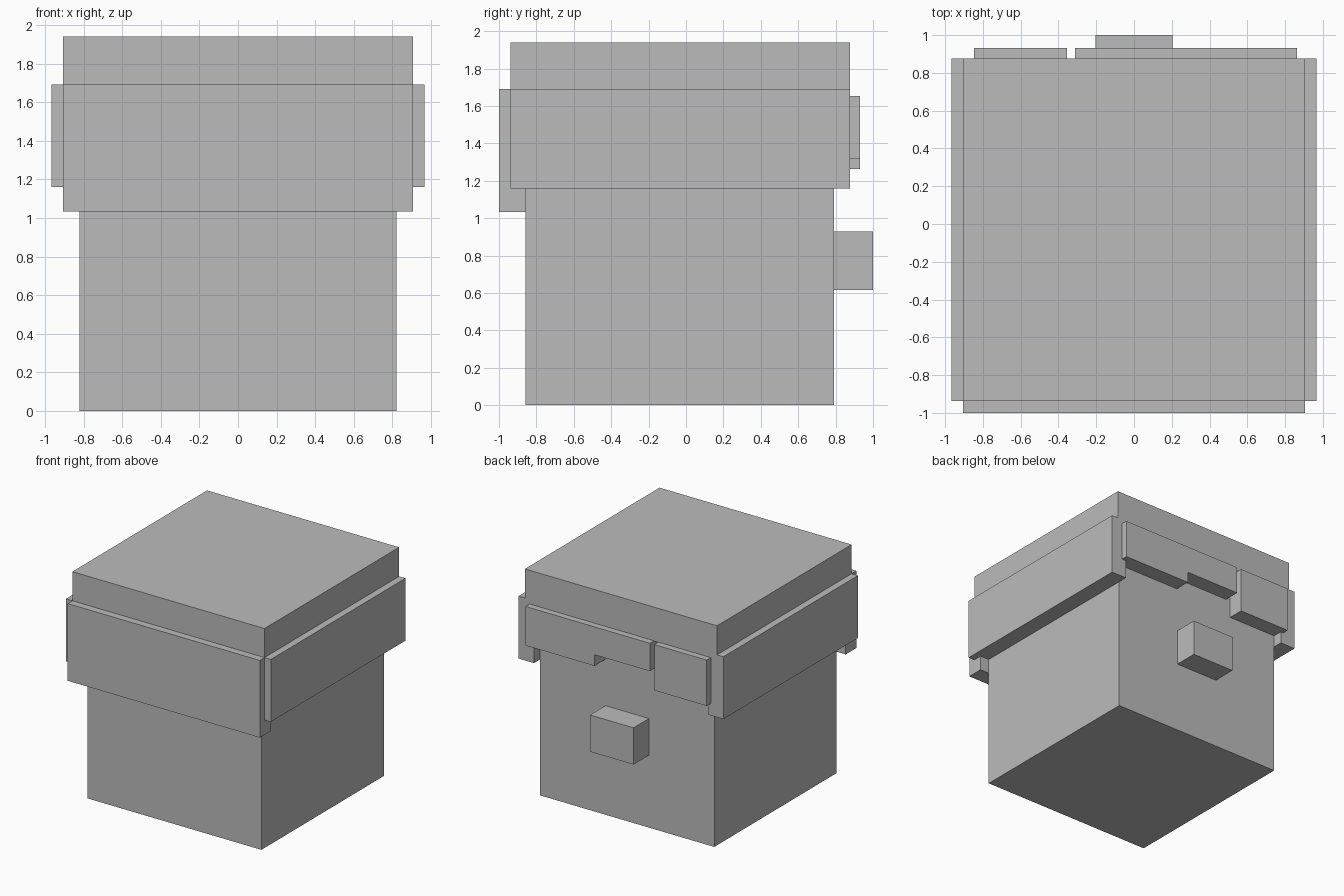
import bpy
import bmesh

if "Cube" in bpy.data.objects:
    bpy.data.objects.remove(bpy.data.objects["Cube"])

grey = bpy.data.materials.new("light_grey")
grey.diffuse_color = (0.5, 0.5, 0.5, 1.0)
grey.use_nodes = True
grey.node_tree.nodes["Principled BSDF"].inputs["Base Color"].default_value = grey.diffuse_color


def box(name, x, y, z):
    """Axis-aligned box from (min, max) ranges."""
    bm = bmesh.new()
    bmesh.ops.create_cube(bm, size=1.0)
    for v in bm.verts:
        v.co = [r[0] if c < 0 else r[1] for c, r in zip(v.co, (x, y, z))]
    mesh = bpy.data.meshes.new(name)
    bm.to_mesh(mesh)
    bm.free()
    mesh.materials.append(grey)
    obj = bpy.data.objects.new(name, mesh)
    bpy.context.collection.objects.link(obj)
    return obj


def profile_slab(name, outline, y):
    """Slab made by extruding an (x, z) outline along y."""
    bm = bmesh.new()
    face = bm.faces.new([bm.verts.new((px, y[0], pz)) for px, pz in outline])
    ext = bmesh.ops.extrude_face_region(bm, geom=[face])
    for v in ext["geom"]:
        if isinstance(v, bmesh.types.BMVert):
            v.co.y = y[1]
    bmesh.ops.recalc_face_normals(bm, faces=bm.faces)
    mesh = bpy.data.meshes.new(name)
    bm.to_mesh(mesh)
    bm.free()
    mesh.materials.append(grey)
    obj = bpy.data.objects.new(name, mesh)
    bpy.context.collection.objects.link(obj)
    return obj


# Cube head and nose
box("head", (-0.821, 0.821), (-0.857, 0.792), (0, 1.65))
box("nose", (-0.205, 0.205), (0.792, 1.0), (0.617, 0.93))

# Hair: top slab, long slab behind the head, and one slab per side
box("hair_top", (-0.906, 0.906), (-0.937, 0.876), (1.65, 1.94))
box("hair_behind", (-0.906, 0.906), (-1.0, -0.857), (1.034, 1.692))
for side, s in (("left", -1), ("right", 1)):
    box("hair_side_" + side, sorted((s * 0.821, s * 0.966)),
        (-0.937, 0.876), (1.16, 1.692))

# Fringe: one block and one stepped slab, with a narrow parting between
box("fringe_block", (-0.847, -0.354), (0.792, 0.931), (1.262, 1.653))
profile_slab("fringe_stepped",
             [(-0.312, 1.653), (-0.312, 1.415), (0.21, 1.415),
              (0.21, 1.32), (0.862, 1.32), (0.862, 1.653)],
             (0.792, 0.931))
